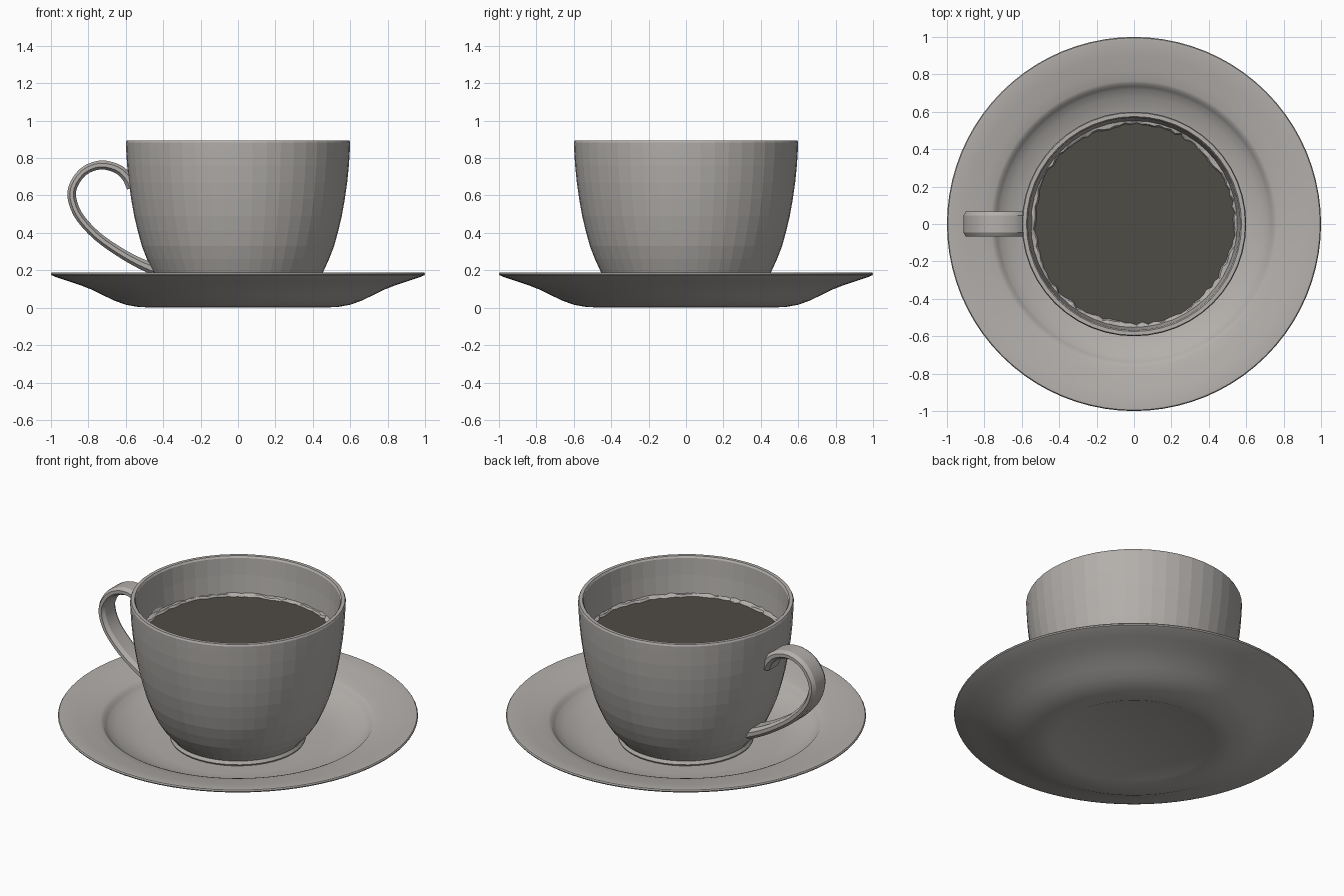
import bpy, bmesh, math, random
from mathutils import Vector

if "Cube" in bpy.data.objects:
    bpy.data.objects.remove(bpy.data.objects["Cube"])

random.seed(4)


def material(name, rgb):
    m = bpy.data.materials.new(name)
    m.diffuse_color = (*rgb, 1)
    m.use_nodes = True
    m.node_tree.nodes["Principled BSDF"].inputs["Base Color"].default_value = m.diffuse_color
    return m


CERAMIC = material("warm grey ceramic", (0.45, 0.43, 0.41))
COFFEE = material("dark coffee", (0.078, 0.072, 0.060))


def finish(name, bm, mat, smooth=None):
    bmesh.ops.recalc_face_normals(bm, faces=bm.faces)
    me = bpy.data.meshes.new(name)
    bm.to_mesh(me)
    bm.free()
    ob = bpy.data.objects.new(name, me)
    bpy.context.collection.objects.link(ob)
    me.materials.append(mat)
    if smooth:
        bpy.ops.object.select_all(action='DESELECT')
        bpy.context.view_layer.objects.active = ob
        ob.select_set(True)
        bpy.ops.object.shade_smooth_by_angle(angle=math.radians(smooth))
    return ob


def lathe(name, profile, sides, mat, smooth=None):
    """Revolve (radius, z) points around z; radius 0 makes a pole."""
    bm = bmesh.new()
    rings = []
    for r, z in profile:
        if r == 0:
            rings.append([bm.verts.new((0, 0, z))] * sides)
        else:
            rings.append([bm.verts.new((r * math.cos(a), r * math.sin(a), z))
                          for a in (2 * math.pi * i / sides for i in range(sides))])
    for p, q in zip(rings, rings[1:]):
        for i in range(sides):
            j = (i + 1) % sides
            bm.faces.new(list(dict.fromkeys((p[i], p[j], q[j], q[i]))))
    return finish(name, bm, mat, smooth)


def spline(pts, steps):
    """Catmull-Rom curve through 2D points."""
    pts = [Vector(p) for p in pts]
    pts = [2 * pts[0] - pts[1]] + pts + [2 * pts[-1] - pts[-2]]
    out = []
    for a, b, c, d in zip(pts, pts[1:], pts[2:], pts[3:]):
        for k in range(steps):
            t = k / steps
            out.append(0.5 * (2 * b + (c - a) * t + (2 * a - 5 * b + 4 * c - d) * t * t
                              + (3 * b - a - 3 * c + d) * t ** 3))
    return out + [pts[-2]]


# Saucer: underside, rounded lip, sloping rim, stepped well
saucer = [(0, 0.008), (0.44, 0.008), (0.46, 0.0), (0.54, 0.005), (0.60, 0.016), (0.66, 0.037),
          (0.72, 0.066), (0.78, 0.096), (0.85, 0.123), (0.92, 0.146), (0.98, 0.166),
          (0.997, 0.174), (1.0, 0.181), (0.995, 0.188), (0.98, 0.189), (0.90, 0.178),
          (0.82, 0.163), (0.765, 0.152), (0.75, 0.146), (0.735, 0.128), (0.72, 0.114),
          (0.68, 0.092), (0.62, 0.068), (0.56, 0.053), (0.48, 0.045), (0, 0.045)]
lathe("saucer", saucer, 80, CERAMIC, 35)

# Cup: foot, bowl outside, rim, bowl inside
cup = [(0, 0.05), (0.34, 0.05), (0.35, 0.042), (0.37, 0.042), (0.376, 0.054), (0.366, 0.072),
       (0.385, 0.095), (0.42, 0.136), (0.455, 0.19), (0.487, 0.26), (0.514, 0.33),
       (0.536, 0.41), (0.555, 0.49), (0.571, 0.58), (0.584, 0.67), (0.593, 0.76),
       (0.598, 0.84), (0.60, 0.882), (0.595, 0.893), (0.575, 0.893), (0.568, 0.882),
       (0.562, 0.78), (0.552, 0.67), (0.54, 0.58), (0.505, 0.42), (0.45, 0.27),
       (0.35, 0.13), (0, 0.10)]
lathe("cup", cup, 48, CERAMIC)

# Coffee surface
lathe("coffee", [(0, 0.66), (0.547, 0.66)], 72, COFFEE)

# Ragged froth where the coffee meets the wall
bm = bmesh.new()
n = 110
rows = []
for i in range(n):
    a = 2 * math.pi * i / n
    inner = 0.531 + 0.006 * math.sin(5 * a + 1) + random.uniform(-0.010, 0.008)
    mid = inner + random.uniform(0.006, 0.012)
    ring = [(inner, 0.657), (mid, 0.668 + random.uniform(-0.003, 0.006)),
            (0.555, 0.672 + random.uniform(-0.003, 0.008))]
    rows.append([bm.verts.new((r * math.cos(a), r * math.sin(a), z)) for r, z in ring])
for i in range(n):
    p, q = rows[i], rows[(i + 1) % n]
    for k in range(2):
        bm.faces.new((p[k], p[k + 1], q[k + 1], q[k]))
froth = finish("froth_edge", bm, CERAMIC)
if sum(f.normal.z for f in froth.data.polygons) < 0:
    froth.data.flip_normals()

# Handle: bevelled strap swept along a loop in the xz plane
path = spline([(-0.565, 0.645), (-0.595, 0.70), (-0.65, 0.745), (-0.74, 0.763), (-0.83, 0.725),
               (-0.885, 0.64), (-0.882, 0.56), (-0.84, 0.475), (-0.75, 0.38),
               (-0.64, 0.302), (-0.54, 0.245), (-0.45, 0.205)], 3)
section = [(-0.067, -0.4), (-0.045, -1), (0.045, -1), (0.067, -0.4),
           (0.067, 0.4), (0.045, 1), (-0.045, 1), (-0.067, 0.4)]
bm = bmesh.new()
rings = []
for i, p in enumerate(path):
    t = (path[min(i + 1, len(path) - 1)] - path[max(i - 1, 0)]).normalized()
    half = 0.023 + 0.008 * abs(2 * i / (len(path) - 1) - 1) ** 3
    rings.append([bm.verts.new((p.x - t.y * v * half, u, p.y + t.x * v * half))
                  for u, v in section])
for p, q in zip(rings, rings[1:]):
    for k in range(8):
        m = (k + 1) % 8
        bm.faces.new((p[k], p[m], q[m], q[k]))
bm.faces.new(rings[0])
bm.faces.new(rings[-1])
finish("handle", bm, CERAMIC, 25)
